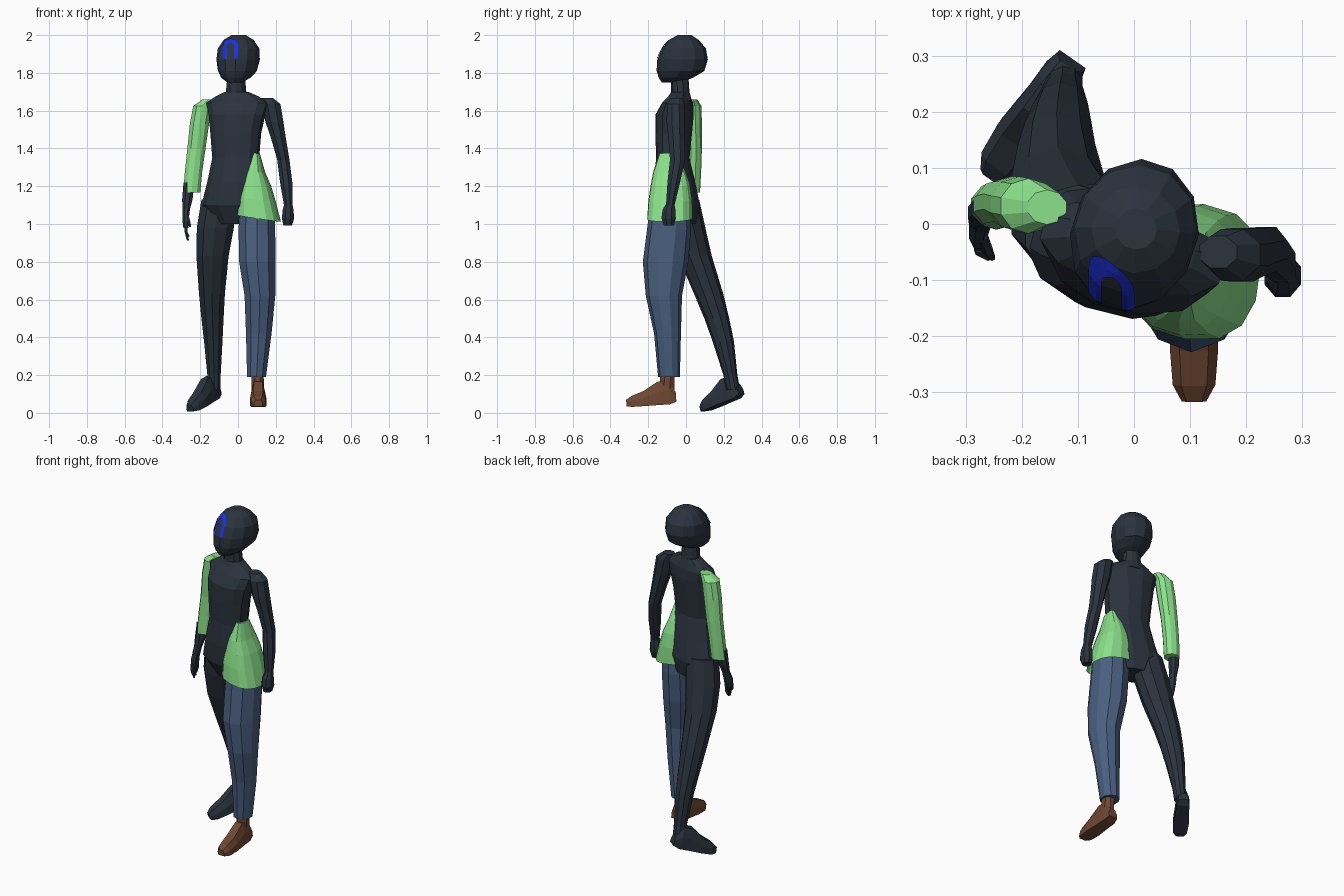
import bpy, bmesh, math
from mathutils import Matrix, Vector
from mathutils.bvhtree import BVHTree


def material(name, rgb):
    m = bpy.data.materials.new(name)
    m.diffuse_color = (*rgb, 1)
    return m


DARK = material("dark slate", (0.024, 0.033, 0.048))
GREEN = material("light green", (0.26, 0.75, 0.26))
DENIM = material("denim blue", (0.068, 0.115, 0.215))
BROWN = material("shoe brown", (0.16, 0.064, 0.032))
BLUE = material("bright blue", (0.012, 0.03, 0.7))


def finish(name, bm, mat):
    bmesh.ops.recalc_face_normals(bm, faces=bm.faces)
    me = bpy.data.meshes.new(name)
    bm.to_mesh(me)
    bm.free()
    ob = bpy.data.objects.new(name, me)
    bpy.context.collection.objects.link(ob)
    me.materials.append(mat)
    return ob


def skin(name, loops, mat, caps=(True, True)):
    """Join a series of equal point loops into one surface."""
    bm = bmesh.new()
    rows = [[bm.verts.new(p) for p in loop] for loop in loops]
    n = len(rows[0])
    for a, b in zip(rows, rows[1:]):
        for i in range(n):
            j = (i + 1) % n
            bm.faces.new((a[i], a[j], b[j], b[i]))
    if caps[0]:
        bm.faces.new(rows[0])
    if caps[1]:
        bm.faces.new(rows[-1])
    return finish(name, bm, mat)


def loft(name, rings, mat, n=10, yaw=0, power=1.0, tilt=0, caps=(True, True)):
    """Rings are (x, y, z, radius x, radius y); tilt drops z towards +x."""
    c, s = math.cos(math.radians(yaw)), math.sin(math.radians(yaw))
    loops = []
    for x, y, z, rx, ry in rings:
        loop = []
        for i in range(n):
            a = 2 * math.pi * (i + 0.5) / n
            u = math.copysign(abs(math.cos(a)) ** power, math.cos(a)) * rx * 1.03
            v = math.copysign(abs(math.sin(a)) ** power, math.sin(a)) * ry * 1.03
            loop.append((x + u * c - v * s, y + u * s + v * c, z - tilt * u))
        loops.append(loop)
    return skin(name, loops, mat, caps)


def foot(name, heel, yaw, pitch, mat):
    """Wedge-shaped foot running forward (-y) from the heel."""
    loops = []
    for d, w, lo, hi in [(0, .028, .012, .06), (.035, .036, 0, .125), (.09, .037, 0, .125),
                         (.17, .043, 0, .08), (.235, .038, 0, .058), (.265, .022, .005, .04)]:
        mid = lo + (hi - lo) * 0.55
        loops.append([(-w, -d, lo), (w, -d, lo), (w, -d, mid),
                      (w * .6, -d, hi), (-w * .6, -d, hi), (-w, -d, mid)])
    ob = skin(name, loops, mat)
    ob.data.transform(Matrix.Translation(heel) @ Matrix.Rotation(math.radians(yaw), 4, 'Z')
                      @ Matrix.Rotation(math.radians(pitch), 4, 'X'))
    return ob


# Torso and neck, chest turned towards -x
loft("torso", [(-.02, -.03, 1.0, .09, .075), (-.03, -.045, 1.1, .16, .11),
               (-.02, -.06, 1.22, .14, .102), (-.012, -.07, 1.35, .122, .082),
               (-.012, -.065, 1.48, .132, .09), (-.005, -.06, 1.58, .148, .093),
               (-.003, -.045, 1.64, .165, .072), (-.005, -.035, 1.675, .115, .052),
               (-.008, -.03, 1.70, .06, .045)], DARK, n=12, yaw=-14, power=.9)
loft("neck", [(-.01, -.025, 1.65, .08, .055), (-.01, -.03, 1.70, .055, .047),
              (-.01, -.035, 1.80, .046, .045)], DARK)

# Head, turned a little further
head = loft("head", [(0, -.08, 1.748, .035, .05), (0, -.055, 1.775, .075, .09),
                     (0, -.03, 1.81, .098, .125), (0, -.018, 1.87, .11, .132),
                     (0, -.01, 1.93, .106, .113), (0, -.01, 1.975, .077, .075),
                     (0, -.008, 2.0, .036, .036)], DARK, n=12)
pivot = Matrix.Translation((0, -.02, 0))
head.data.transform(pivot @ Matrix.Rotation(math.radians(-18), 4, 'Z') @ pivot.inverted())

# Painted arch on the forehead, projected onto the head from the front
bm = bmesh.new()
bm.from_mesh(head.data)
tree = BVHTree.FromBMesh(bm)
bm.free()
path = [(-1, 0, 1.872 + .014 * i) for i in range(5)]
path += [(-math.cos(a), math.sin(a), 1.938) for a in [math.pi * i / 10 for i in range(11)]]
path += [(1, 0, 1.928 - .014 * i) for i in range(5)]
bm = bmesh.new()
rows = []
for u, v, z in path:
    row = []
    for r in (.018, .029, .041):
        hit = tree.ray_cast(Vector((-.039 + u * r, -1, z + v * r)), Vector((0, 1, 0)))[0]
        row.append(bm.verts.new(hit + Vector((-.001, -.004, .003))))
    rows.append(row)
for a, b in zip(rows, rows[1:]):
    for i in range(2):
        bm.faces.new((a[i], a[i + 1], b[i + 1], b[i]))
finish("forehead_arch", bm, BLUE)

# Left arm with closed fist
loft("left_arm", [(.15, -.05, 1.668, .035, .03), (.175, -.055, 1.635, .052, .048),
                  (.193, -.055, 1.54, .05, .05), (.215, -.05, 1.45, .041, .045),
                  (.24, -.045, 1.34, .034, .042), (.255, -.065, 1.22, .034, .035),
                  (.266, -.083, 1.1, .024, .024)], DARK, n=8)
loft("left_fist", [(.267, -.083, 1.11, .022, .022), (.265, -.09, 1.075, .03, .036),
                   (.265, -.092, 1.03, .034, .04), (.263, -.09, .992, .024, .028)], DARK, n=8)

# Right arm: green sleeve, bare forearm, open hand
loft("right_sleeve", [(-.155, .03, 1.658, .035, .03), (-.188, .032, 1.625, .05, .048),
                      (-.204, .035, 1.53, .052, .048), (-.22, .04, 1.4, .049, .043),
                      (-.235, .037, 1.28, .047, .042), (-.245, .032, 1.168, .046, .041)],
     GREEN, n=10)
loft("right_forearm", [(-.26, .028, 1.22, .03, .03), (-.268, .02, 1.13, .029, .028),
                       (-.274, .008, 1.08, .021, .024), (-.278, -.012, 1.02, .017, .034),
                       (-.276, -.018, .98, .014, .032)], DARK, n=8)
for k, (y, low) in enumerate([(-.043, .935), (-.026, .912), (-.009, .918), (.007, .932)]):
    loft("right_finger_%d" % (k + 1), [(-.277, y, .99, .009, .009),
         (-.274, y - .008, .955, .009, .008), (-.26 - .004 * k, y - .018, low, .005, .005)],
         DARK, n=6)
loft("right_thumb", [(-.272, -.02, 1.05, .011, .012), (-.262, -.045, 1.015, .01, .01),
                     (-.253, -.06, .985, .006, .006)], DARK, n=6)

# Green jacket flap flaring over the left hip
loft("hip_flap", [(.108, -.085, 1.03, .114, .118), (.098, -.083, 1.13, .098, .113),
                  (.096, -.083, 1.21, .076, .101), (.093, -.088, 1.28, .048, .083),
                  (.098, -.095, 1.375, .016, .045)], GREEN, n=14, yaw=-8, power=.8,
     tilt=.15, caps=(False, True))

# Left leg in denim, stepping forward, with brown shoe
loft("left_trouser_leg", [(.1, -.085, 1.08, .094, .105), (.1, -.09, .97, .099, .113),
                          (.102, -.108, .8, .098, .117), (.116, -.117, .62, .083, .093),
                          (.11, -.098, .42, .069, .069), (.098, -.09, .19, .051, .056)],
     DENIM, n=10)
loft("left_ankle", [(.103, -.098, .24, .034, .04), (.105, -.1, .12, .034, .04)], BROWN, n=8)
foot("left_shoe", (.107, -.05, .048), 0, 4, BROWN)

# Right leg, trailing behind
loft("right_leg", [(-.1, -.015, 1.13, .095, .082), (-.12, .01, .98, .1, .09),
                   (-.135, .047, .83, .087, .087), (-.138, .12, .63, .07, .075),
                   (-.135, .163, .5, .06, .064), (-.131, .197, .38, .05, .055),
                   (-.127, .235, .2, .036, .036), (-.127, .25, .12, .036, .036)], DARK, n=10)
foot("right_foot", (-.107, .297, .088), -35, 18.5, DARK)
